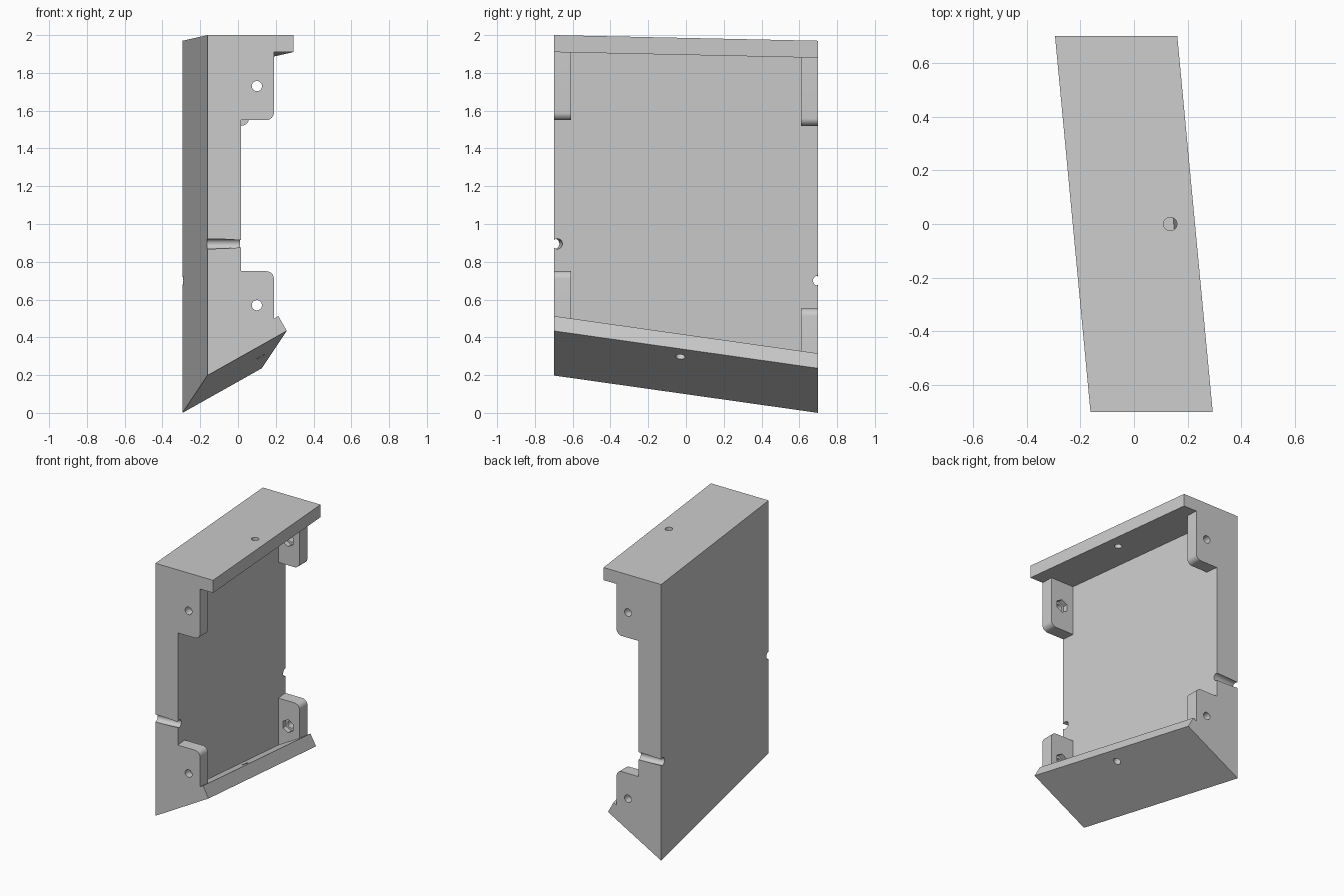
import bpy, bmesh, math
from mathutils import Vector

if "Cube" in bpy.data.objects:
    bpy.data.objects.remove(bpy.data.objects["Cube"])

HALF = 0.70          # half length along y
DX = -0.132          # sideways shear, front to back
DZ_TOP, DZ_LOW = -0.03, -0.198


def prism(name, front, back, y0, y1):
    """Solid between two matching xz outlines."""
    bm = bmesh.new()
    a = [bm.verts.new((x, y0, z)) for x, z in front]
    b = [bm.verts.new((x, y1, z)) for x, z in back]
    bm.faces.new(a)
    bm.faces.new(b)
    n = len(a)
    for i in range(n):
        j = (i + 1) % n
        bm.faces.new((a[i], a[j], b[j], b[i]))
    bmesh.ops.recalc_face_normals(bm, faces=bm.faces)
    me = bpy.data.meshes.new(name)
    bm.to_mesh(me)
    bm.free()
    ob = bpy.data.objects.new(name, me)
    bpy.context.collection.objects.link(ob)
    return ob


def rod(name, centre, axis, r, length, sides=32):
    bpy.ops.mesh.primitive_cylinder_add(vertices=sides, radius=r, depth=length, location=centre)
    ob = bpy.context.object
    ob.name = name
    ob.rotation_mode = 'QUATERNION'
    ob.rotation_quaternion = Vector(axis).to_track_quat('Z', 'Y')
    ob.hide_render = True
    return ob


def combine(target, tool, op):
    bpy.context.view_layer.update()
    m = target.modifiers.new(op, 'BOOLEAN')
    m.operation, m.object, m.solver = op, tool, 'EXACT'
    bpy.context.view_layer.objects.active = target
    bpy.ops.object.modifier_apply(modifier=m.name)
    bpy.data.objects.remove(tool)


def fillet(cx, cz, r, a0, a1, n=8):
    return [(cx + r * math.cos(math.radians(a0 + (a1 - a0) * i / n)),
             cz + r * math.sin(math.radians(a0 + (a1 - a0) * i / n))) for i in range(n + 1)]


# C-shaped shell: wall, top flange and sloping lower flange
low = [(0.015, 0.402), (0.214, 0.513), (0.258, 0.434), (-0.162, 0.198)]
top = [(-0.162, 2.0), (0.293, 2.0), (0.293, 1.91), (0.015, 1.91)]
back = [(x + DX, z + DZ_LOW) for x, z in low] + [(x + DX, z + DZ_TOP) for x, z in top]
body = prism("panel_shell", low + top, back, -HALF, HALF)

# Mounting lugs with rounded corners at the four corners
upper_lug = [(-0.06, 1.95), (-0.06, 1.55)] + fillet(0.15, 1.59, 0.04, -90, 0) + [(0.192, 1.95)]
upper_lug[-1] = (0.19, 1.95)
lower_lug = [(0.19, 0.46), *fillet(0.15, 0.71, 0.04, 0, 90), (-0.06, 0.75), (-0.06, 0.32)]
LUG = 0.09
for outline, dz, hole_z in ((upper_lug, DZ_TOP, 1.73), (lower_lug, DZ_LOW, 0.57)):
    for side in (-1, 1):
        ox, oz = (0, 0) if side < 0 else (DX, dz)
        pts = [(x + ox, z + oz) for x, z in outline]
        y0, y1 = sorted((side * HALF, side * (HALF - LUG)))
        combine(body, prism("lug", pts, pts, y0, y1), 'UNION')

# Bolt holes and hexagonal nut pockets on the inner lug faces
for dz, hole_z in ((DZ_TOP, 1.73), (DZ_LOW, 0.57)):
    for side in (-1, 1):
        ox, oz = (0, 0) if side < 0 else (DX, dz)
        x, z = 0.10 + ox, hole_z + oz
        combine(body, rod("bolt_cutter", (x, side * 0.66, z), (0, 1, 0), 0.027, 0.3), 'DIFFERENCE')
        combine(body, rod("nut_cutter", (x, side * (HALF - LUG), z), (0, 1, 0), 0.047, 0.07, 6),
                'DIFFERENCE')

# Half-round grooves through the wall ends, square to the wall
wall_normal = (1, -DX / (2 * HALF), 0)
for centre in ((-0.073, -0.689, 0.895), (-0.205, 0.691, 0.70)):
    combine(body, rod("groove_cutter", centre, wall_normal, 0.027, 0.35), 'DIFFERENCE')

# Holes through the two flanges
combine(body, rod("top_cutter", (0.135, 0, 1.94), (0, 0, 1), 0.025, 0.3), 'DIFFERENCE')
slope_normal = Vector((0.42, 0, 0.236)).cross(Vector((DX, 2 * HALF, DZ_LOW)))
combine(body, rod("slope_cutter", (0.118, -0.03, 0.30), slope_normal, 0.025, 0.3), 'DIFFERENCE')

bpy.ops.object.select_all(action='DESELECT')
body.select_set(True)
bpy.context.view_layer.objects.active = body
bpy.ops.object.shade_smooth_by_angle(angle=math.radians(25))
